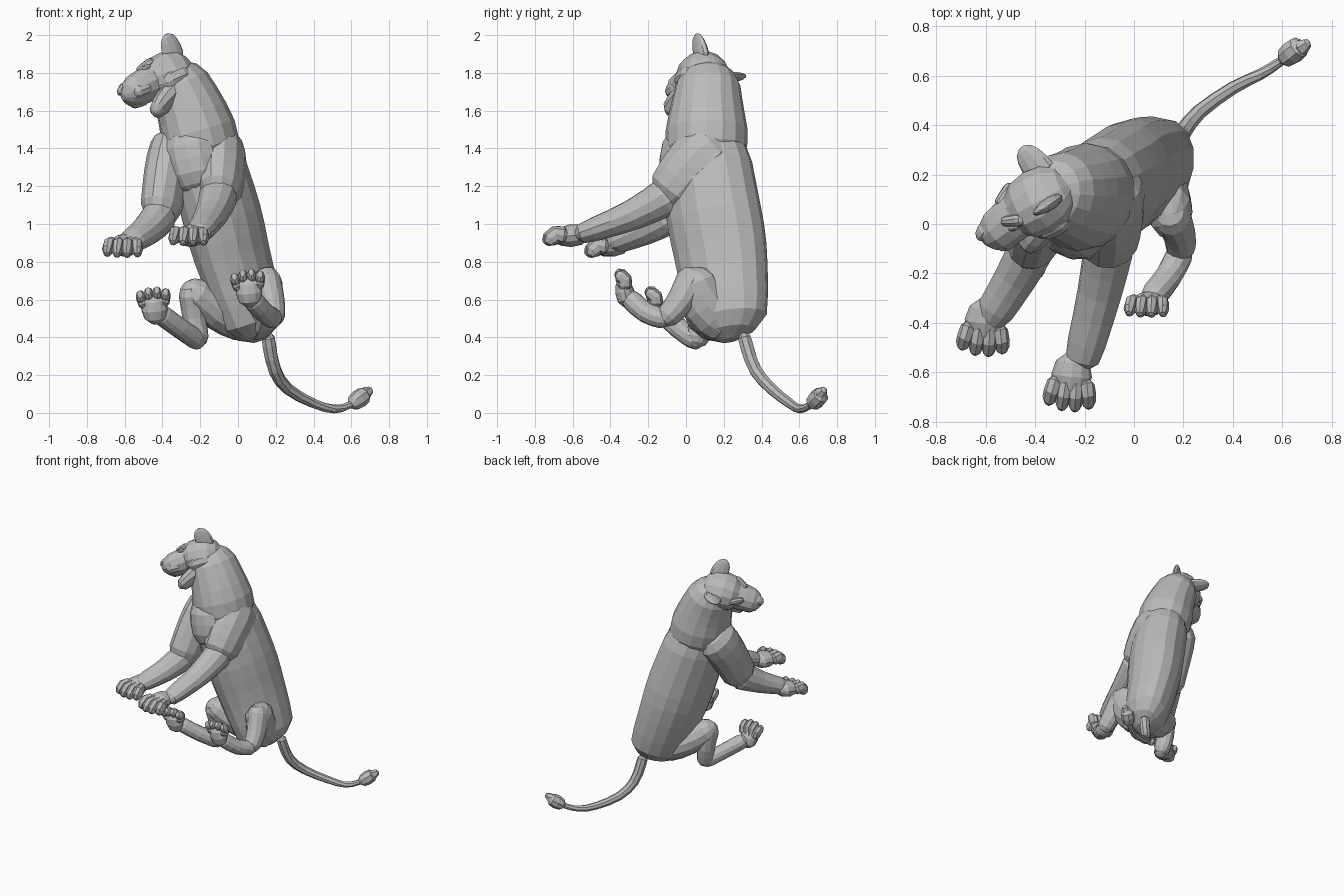
import bpy, bmesh, math
from mathutils import Vector

cube = bpy.data.objects.get("Cube")
if cube:
    bpy.data.objects.remove(cube)

GREY = (0.5, 0.5, 0.5, 1)
fur = bpy.data.materials.new("grey_fur")
fur.use_nodes = True
fur.diffuse_color = GREY
fur.node_tree.nodes["Principled BSDF"].inputs["Base Color"].default_value = GREY

ACROSS = Vector((1, 0, 0))
BODY_SIDE = Vector((0.9, -0.4, 0))


def mix(a, b, t):
    return a + (b - a) * t


def curve_point(points, t):
    """Point at fraction t of a smooth path through the given points."""
    last = len(points) - 1
    i = min(int(t * last), last - 1)
    t = t * last - i
    before, a, b = points[max(i - 1, 0)], points[i], points[i + 1]
    after = points[min(i + 2, last)]
    slope_a, slope_b = (b - before) / 2, (after - a) / 2
    ease = t * t * (3 - 2 * t)
    return mix(a, b, ease) + slope_a * t * (1 - t) ** 2 - slope_b * t * t * (1 - t)


def part(name, path, start, end, flat=(1, 1), side=BODY_SIDE, sides=12, rings=10, bulge=0):
    """Tapered, round-ended limb; flat is the depth to width ratio at each end."""
    points = [Vector(p) for p in path]
    head_dir = (points[1] - points[0]).normalized()
    tail_dir = (points[-1] - points[-2]).normalized()
    points[0] = points[0] - head_dir * start * 0.6
    points[-1] = points[-1] + tail_dir * end * 0.6
    fractions = [(1 - math.cos(math.pi * k / rings)) / 2 for k in range(rings + 1)]
    centres = [curve_point(points, t) for t in fractions]

    bm = bmesh.new()
    loops = []
    for k, (t, c) in enumerate(zip(fractions, centres)):
        along = (centres[min(k + 1, rings)] - centres[max(k - 1, 0)]).normalized()
        u = (side - along * side.dot(along)).normalized()
        w = along.cross(u)
        # Hemispherical rounding near both ends
        near = min((c - points[0]).length / start, (c - points[-1]).length / end)
        dome = max(0.25, math.sqrt(1 - max(0, 1 - near) ** 2))
        width = mix(start, end, t) * dome * (1 + bulge * math.sin(math.pi * t))
        depth = width * mix(*flat, t)
        angles = [math.tau * s / sides for s in range(sides)]
        loops.append([bm.verts.new(c + u * width * math.cos(a) + w * depth * math.sin(a))
                      for a in angles])
    for lower, upper in zip(loops, loops[1:]):
        for s in range(sides):
            n = (s + 1) % sides
            bm.faces.new((lower[s], lower[n], upper[n], upper[s]))
    bm.faces.new(loops[0])
    bm.faces.new(loops[-1])
    bmesh.ops.recalc_face_normals(bm, faces=bm.faces)
    mesh = bpy.data.meshes.new(name)
    bm.to_mesh(mesh)
    bm.free()
    mesh.materials.append(fur)
    bpy.context.collection.objects.link(bpy.data.objects.new(name, mesh))


def paw(name, base, direction, size):
    """A broad palm with four fanned, knuckled toes."""
    base, ahead = Vector(base), Vector(direction).normalized()
    side = (ACROSS - ahead * ACROSS.dot(ahead)).normalized()
    up = side.cross(-ahead)
    part(name + "_palm", [base - ahead * size * 0.3, base + ahead * size * 0.6],
         size * 0.7, size * 0.95, (0.85, 0.6), side, rings=6)
    for i in range(4):
        fan = (i - 1.5) / 1.5
        reach = 1.55 - abs(fan) / 4
        root = base + (ahead * 0.5 + side * fan * 0.6) * size
        knuckle = base + (ahead * reach * 0.7 + side * fan * 0.75 + up * 0.15) * size
        tip = base + (ahead * reach + side * fan * 0.8 - up * 0.2) * size
        part(f"{name}_toe_{i + 1}", [root, knuckle, tip], size * 0.36, size * 0.27,
             (1.4, 1.4), side, sides=8, rings=6)


# Trunk, chest and neck
part("torso", [(0.09, 0.22, 0.47), (-0.02, 0.19, 0.8), (-0.1, 0.14, 1.1), (-0.19, 0.1, 1.4)],
     0.15, 0.18, (1.4, 1.25), sides=16, rings=14, bulge=0.2)
part("chest", [(-0.25, 0.03, 1.42), (-0.21, 0, 1.22)], 0.18, 0.14, sides=14)
part("neck", [(-0.19, 0.11, 1.4), (-0.24, 0.11, 1.58), (-0.33, 0.12, 1.78)],
     0.24, 0.13, (1.12, 1.1), sides=16, rings=12)

# Front legs
left_elbow, right_elbow = (-0.1, -0.08, 1.16), (-0.41, -0.09, 1.05)
part("left_shoulder", [(-0.1, 0.14, 1.4), (-0.09, 0.03, 1.3), left_elbow],
     0.15, 0.11, (1.3, 1.2))
part("left_forearm", [left_elbow, (-0.14, -0.28, 1.05), (-0.21, -0.55, 0.95)],
     0.11, 0.07, (1.1, 0.75))
part("right_shoulder", [(-0.34, 0.12, 1.4), (-0.38, 0.02, 1.25), right_elbow],
     0.13, 0.1, (1.3, 1.2))
part("right_forearm", [right_elbow, (-0.48, -0.22, 0.97), (-0.58, -0.38, 0.9)],
     0.1, 0.07, (1.2, 0.75))
paw("left_front_paw", (-0.25, -0.59, 0.94), (-0.1, -1, -0.1), 0.1)
paw("right_front_paw", (-0.6, -0.37, 0.89), (-0.1, -1, -0.2), 0.1)

# Hind legs: thigh, shin and long foot
left_knee, right_knee = (0.15, 0.04, 0.72), (-0.25, 0.06, 0.65)
left_heel, right_heel = (0.19, -0.11, 0.5), (-0.21, 0.06, 0.38)
part("left_thigh", [(0.09, 0.2, 0.5), (0.13, 0.1, 0.58), left_knee],
     0.12, 0.08, (1.3, 1.3), ACROSS)
part("left_shin", [left_knee, (0.18, -0.03, 0.59), left_heel], 0.08, 0.055, (1.2, 1), ACROSS)
part("left_foot", [left_heel, (0.14, -0.21, 0.53), (0.07, -0.3, 0.61)],
     0.055, 0.055, side=ACROSS)
part("right_thigh", [(0.03, 0.2, 0.49), (-0.12, 0.13, 0.55), right_knee], 0.13, 0.08)
part("right_shin", [right_knee, (-0.23, 0.08, 0.5), right_heel], 0.07, 0.055, (1.2, 1), ACROSS)
part("right_foot", [right_heel, (-0.31, -0.04, 0.45), (-0.42, -0.12, 0.53)],
     0.055, 0.055, side=ACROSS)
paw("left_hind_paw", (0.06, -0.32, 0.62), (-0.1, -0.2, 1), 0.085)
paw("right_hind_paw", (-0.44, -0.15, 0.53), (-0.1, -0.3, 1), 0.085)

# Tail with tuft
tail_end = (0.61, 0.67, 0.05)
part("tail", [(0.16, 0.31, 0.4), (0.19, 0.36, 0.24), (0.26, 0.45, 0.13),
              (0.4, 0.55, 0.05), (0.52, 0.61, 0.02), tail_end], 0.04, 0.018, sides=8, rings=16)
part("tail_tuft", [tail_end, (0.66, 0.71, 0.09)], 0.04, 0.06, sides=8, rings=6)
part("tail_tuft_tip", [(0.67, 0.71, 0.1), (0.7, 0.73, 0.12)], 0.05, 0.02, sides=6, rings=4)

# Tilted head, placed in its own left / forward / up frame
centre = Vector((-0.36, 0.1, 1.78))
forward = Vector((-0.8, -0.5, -0.3)).normalized()
left = Vector((0.3, -0.7, 0.7))
left = (left - forward * left.dot(forward)).normalized()
upward = forward.cross(left)


def head_part(name, path, start, end, flat=(1, 1), side=left, sides=10, rings=8):
    placed = [centre + left * x + forward * y + upward * z for x, y, z in path]
    part(name, placed, start, end, flat, side, sides, rings)


head_part("skull", [(0, -0.04, 0), (0, 0.1, 0.01)], 0.155, 0.13, (0.95, 0.9), sides=14)
head_part("muzzle", [(0, 0.1, 0.01), (0, 0.27, -0.01)], 0.12, 0.08, (0.9, 0.9), sides=12)
head_part("lower_jaw", [(0, -0.03, -0.08), (0, 0.1, -0.12), (0, 0.2, -0.17)],
          0.11, 0.05, (0.7, 0.8))
head_part("nose", [(0, 0.28, 0.04), (0, 0.31, 0.02)], 0.04, 0.03, (0.6, 0.7))
for label, m in (("left", 1), ("right", -1)):
    head_part(label + "_ear", [(m * 0.09, -0.04, 0.06), (m * 0.16, -0.03, 0.13)],
              0.085, 0.04, (0.5, 0.3), forward)
    head_part(label + "_brow", [(m * 0.05, 0.17, 0.07), (m * 0.09, 0.1, 0.07)], 0.02, 0.03)
    head_part(label + "_eye", [(m * 0.08, 0.16, 0.05), (m * 0.09, 0.13, 0.05)], 0.015, 0.015)
    head_part(label + "_cheek", [(m * 0.07, -0.02, -0.06), (m * 0.06, 0.08, -0.06)], 0.07, 0.06)
    head_part(label + "_lip", [(m * 0.04, 0.19, -0.04), (m * 0.04, 0.26, -0.04)], 0.045, 0.04)
